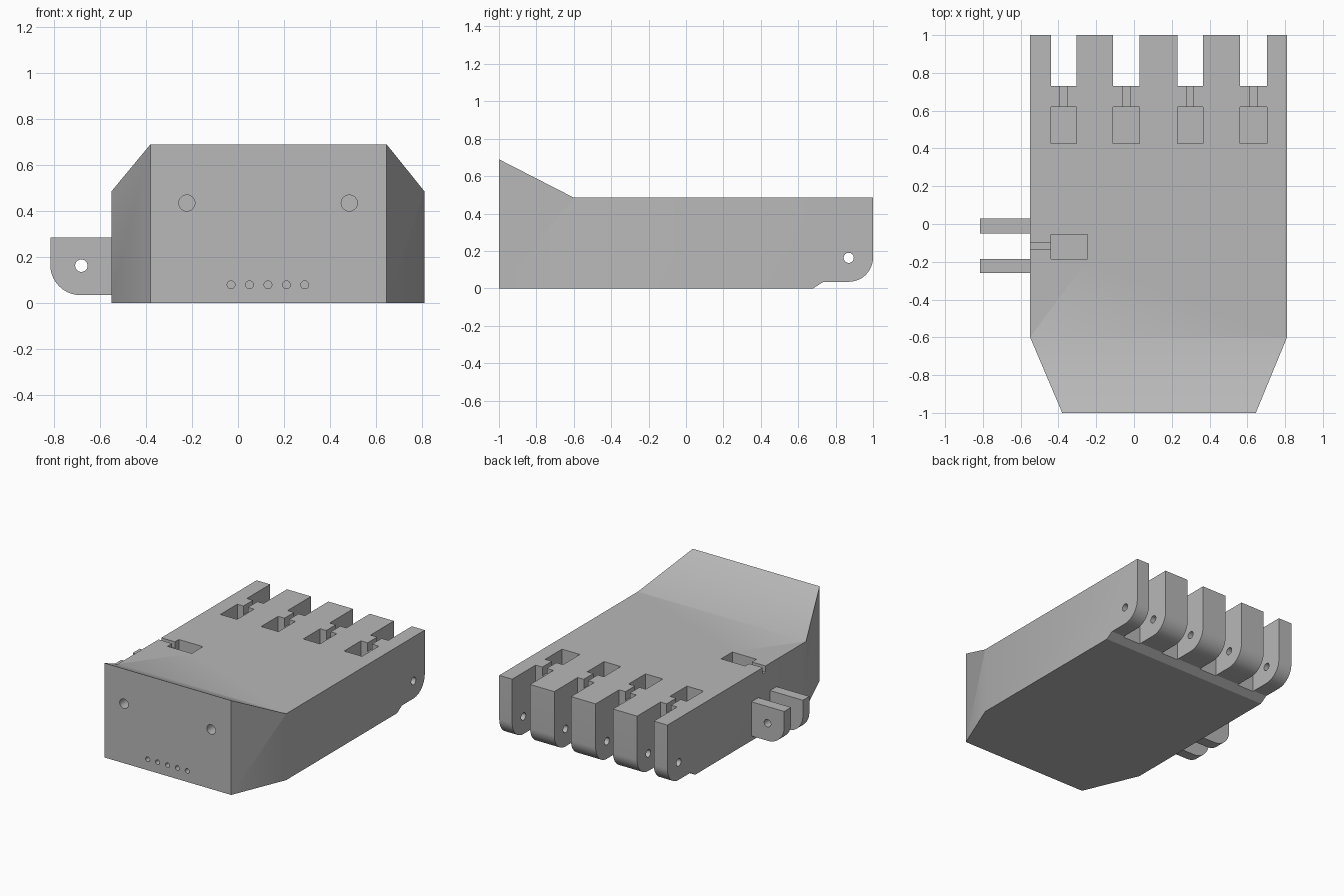
import bpy
import bmesh
from math import cos, sin, pi, radians

if "Cube" in bpy.data.objects:
    bpy.data.objects.remove(bpy.data.objects["Cube"], do_unlink=True)

grey = bpy.data.materials.new("plain grey")
grey.use_nodes = True
colour = (0.48, 0.48, 0.48, 1)
grey.diffuse_color = colour
grey.node_tree.nodes["Principled BSDF"].inputs["Base Color"].default_value = colour


def arc(cx, cy, r, start, end, steps):
    angles = [radians(start + (end - start) * i / steps) for i in range(steps + 1)]
    return [(cx + r * cos(a), cy + r * sin(a)) for a in angles]


def circle(cx, cy, r):
    return arc(cx, cy, r, 0, 360, 32)[:-1]


def rect(a0, a1, b0, b1):
    return [(a0, b0), (a1, b0), (a1, b1), (a0, b1)]


def prism(name, outline, axis, lo, hi):
    """Extrude a flat outline along the given axis."""
    place = {"x": lambda a, b, t: (t, a, b),
             "y": lambda a, b, t: (a, t, b),
             "z": lambda a, b, t: (a, b, t)}[axis]
    bm = bmesh.new()
    ends = [[bm.verts.new(place(a, b, t)) for a, b in outline] for t in (lo, hi)]
    for end in ends:
        bm.faces.new(end)
    n = len(outline)
    for i in range(n):
        j = (i + 1) % n
        bm.faces.new((ends[0][i], ends[0][j], ends[1][j], ends[1][i]))
    bmesh.ops.recalc_face_normals(bm, faces=bm.faces)
    mesh = bpy.data.meshes.new(name)
    bm.to_mesh(mesh)
    bm.free()
    mesh.materials.append(grey)
    obj = bpy.data.objects.new(name, mesh)
    bpy.context.collection.objects.link(obj)
    return obj


def select(obj):
    bpy.ops.object.select_all(action="DESELECT")
    obj.select_set(True)
    bpy.context.view_layer.objects.active = obj


def cut(target, outline, axis, lo, hi):
    """Subtract a prism from the target."""
    cutter = prism("cutter", outline, axis, lo, hi)
    cutter.hide_render = True
    select(target)
    mod = target.modifiers.new("cut", "BOOLEAN")
    mod.operation = "DIFFERENCE"
    mod.solver = "EXACT"
    mod.object = cutter
    bpy.ops.object.modifier_apply(modifier=mod.name)
    bpy.data.objects.remove(cutter, do_unlink=True)


TOP = 0.485
PIN_Z = 0.163

# Palm block with flared wrist and rounded knuckle ends
side = [(-1, 0), (0.68, 0), (0.735, 0.035)]
side += arc(0.87, 0.165, 0.13, -90, 0, 14)
side += [(1, TOP), (-0.6, TOP), (-1, 0.69)]
palm = prism("palm_block", side, "x", -0.55, 0.81)

# Tapered wrist corners
for edge, inner, out in ((-0.55, -0.38, -1), (0.81, 0.645, 1)):
    half = (edge - inner) / 2
    taper = [(inner - half, -1.2), (edge + half, -0.4),
             (edge + out, -0.4), (edge + out, -1.2)]
    cut(palm, taper, "z", -0.5, 1)

# Finger slots, each with a pocket and a tendon groove
for x0, x1 in ((-0.44, -0.305), (-0.11, 0.03), (0.23, 0.365), (0.56, 0.705)):
    mid = (x0 + x1) / 2
    cut(palm, rect(x0, x1, 0.73, 1.2), "z", -0.5, 1)
    cut(palm, rect(x0, x1, 0.425, 0.62), "z", 0.36, 1)
    cut(palm, rect(mid - 0.018, mid + 0.018, 0.5, 0.8), "z", 0.42, 1)

# Thumb pocket and groove
cut(palm, rect(-0.44, -0.245, -0.185, -0.055), "z", 0.36, 1)
cut(palm, rect(-0.7, -0.35, -0.132, -0.1), "z", 0.44, 1)

# Knuckle pin hole
cut(palm, circle(0.87, PIN_Z, 0.027), "x", -1, 1.2)

# Wrist bolt holes and tendon holes
for x in (-0.222, 0.483):
    cut(palm, circle(x, 0.435, 0.035), "y", -1.2, -0.8)
for i in range(5):
    cut(palm, circle(-0.03 + 0.08 * i, 0.08, 0.017), "y", -1.2, -0.75)

# Thumb hinge lugs
parts = [palm]
lug = [(-0.54, 0.285), (-0.815, 0.285)]
lug += arc(-0.683, 0.167, 0.132, 180, 270, 14) + [(-0.54, 0.035)]
for name, y0, y1 in (("thumb_lug_back", -0.05, 0.03), ("thumb_lug_front", -0.26, -0.185)):
    part = prism(name, lug, "y", y0, y1)
    cut(part, circle(-0.68, PIN_Z, 0.027), "y", -0.5, 0.5)
    parts.append(part)

for part in parts:
    select(part)
    bpy.ops.object.shade_smooth_by_angle(angle=radians(30))
